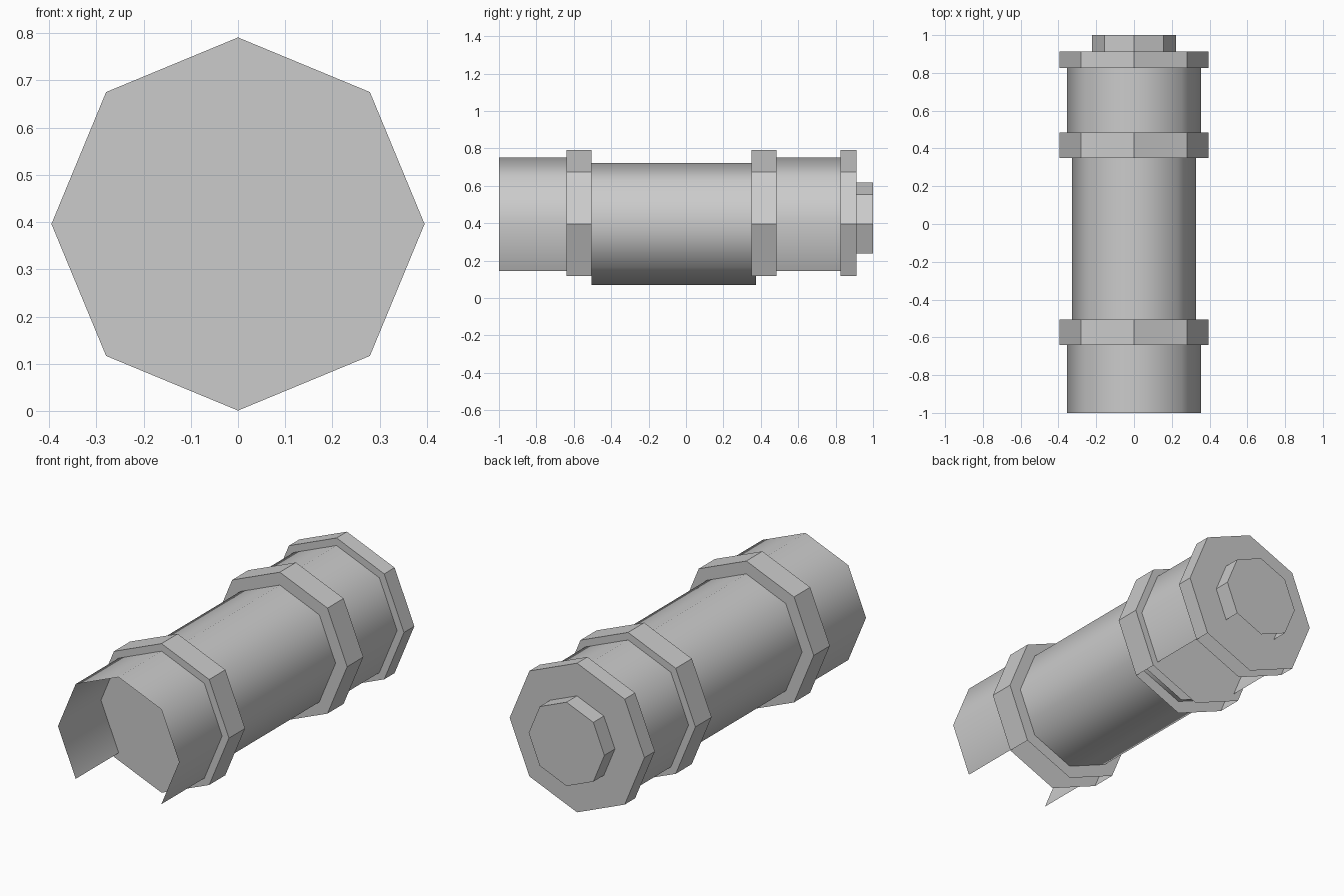
import bpy, bmesh, math

if "Cube" in bpy.data.objects:
    bpy.data.objects.remove(bpy.data.objects["Cube"])

CZ = 0.396          # height of the common axis
SIDES = 8
BOTTOM = (5, 6)     # the two downward side panels

grey = bpy.data.materials.new("grey")
grey.diffuse_color = (0.6, 0.6, 0.6, 1)
grey.use_nodes = True
grey.node_tree.nodes["Principled BSDF"].inputs["Base Color"].default_value = grey.diffuse_color


def octagon(name, r, y0, y1, open_bottom=True, caps=True, smooth=False):
    """Eight-sided prism along y, optionally open underneath and uncapped."""
    bm = bmesh.new()
    ends = []
    for y in (y0, y1):
        ends.append([bm.verts.new((r * math.cos(i * math.tau / SIDES), y,
                                   CZ + r * math.sin(i * math.tau / SIDES)))
                     for i in range(SIDES)])
    front, back = ends
    for i in range(SIDES):
        if open_bottom and i in BOTTOM:
            continue
        j = (i + 1) % SIDES
        bm.faces.new((front[i], back[i], back[j], front[j])).smooth = smooth
    if caps:
        bm.faces.new(front)
        bm.faces.new(back[::-1])
    # drop corners left unused by open, uncapped tubes
    bmesh.ops.delete(bm, geom=[v for v in bm.verts if not v.link_faces], context='VERTS')
    mesh = bpy.data.meshes.new(name)
    bm.to_mesh(mesh)
    bm.free()
    mesh.materials.append(grey)
    obj = bpy.data.objects.new(name, mesh)
    bpy.context.collection.objects.link(obj)
    return obj


# tubes: smooth open shells
octagon("front_tube", 0.355, -1.0, -0.64, caps=False, smooth=True)
octagon("middle_tube", 0.327, -0.505, 0.375, open_bottom=False, caps=False, smooth=True)
octagon("rear_tube", 0.355, 0.48, 0.825, caps=False, smooth=True)

# flat-faced collars with full end discs
octagon("front_collar", 0.395, -0.64, -0.505)
octagon("middle_collar", 0.395, 0.35, 0.485)
octagon("rear_collar", 0.395, 0.825, 0.912)

# small knob on the back end
octagon("end_knob", 0.222, 0.912, 1.0)
